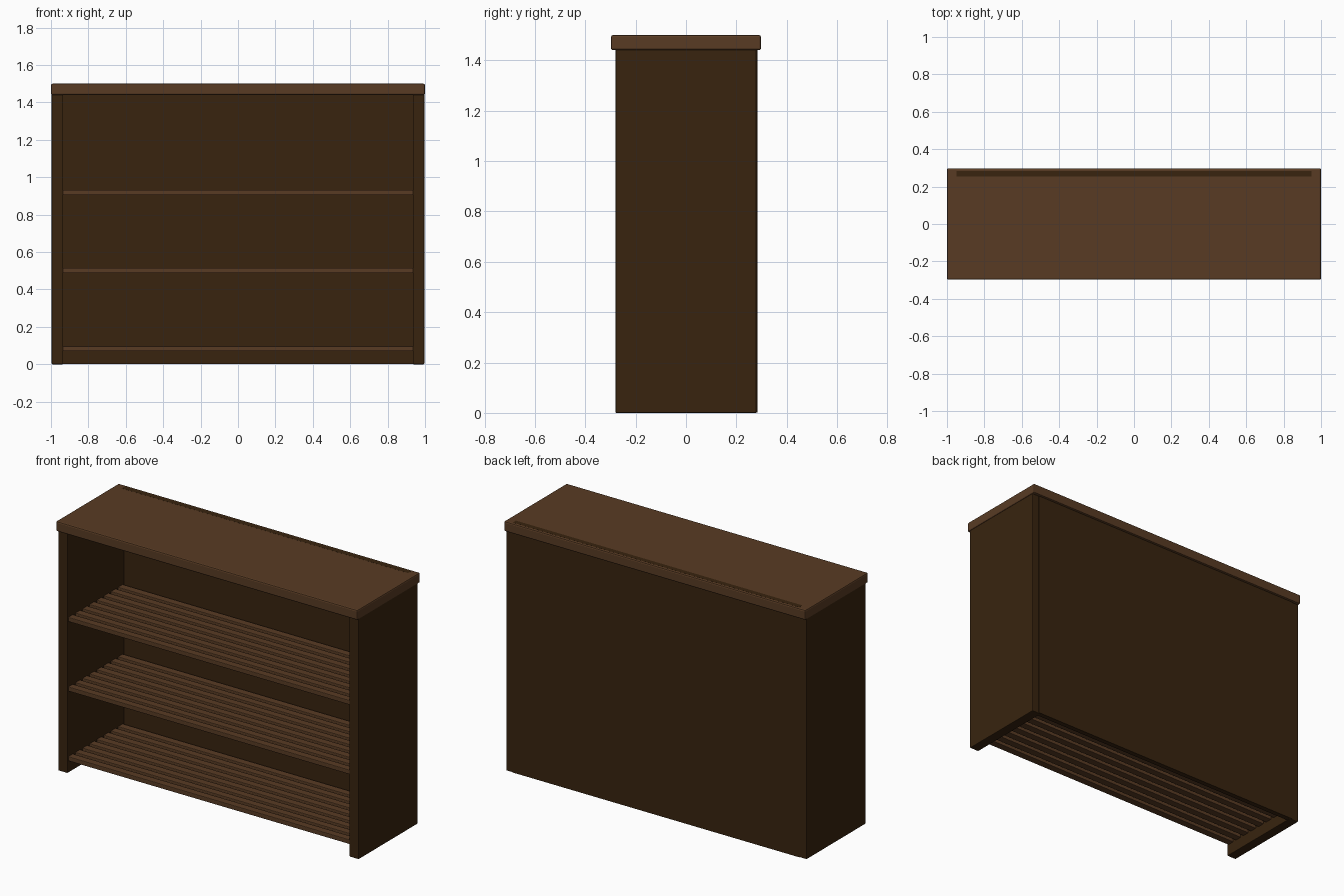
import bpy, bmesh
from mathutils import Vector

if "Cube" in bpy.data.objects:
    bpy.data.objects.remove(bpy.data.objects["Cube"])


def material(name, rgb):
    m = bpy.data.materials.new(name)
    m.diffuse_color = (*rgb, 1)
    m.use_nodes = True
    m.node_tree.nodes["Principled BSDF"].inputs["Base Color"].default_value = m.diffuse_color
    return m


DARK = material("dark walnut", (0.040, 0.0172, 0.0046))
LIGHT = material("warm brown wood", (0.099, 0.044, 0.0172))


def board(name, lo, hi, mat, bevel=0.0, segments=2):
    """Box between two corners, with optional rounded edges."""
    lo, hi = Vector(lo), Vector(hi)
    bm = bmesh.new()
    bmesh.ops.create_cube(bm, size=1)
    bmesh.ops.scale(bm, vec=hi - lo, verts=bm.verts)
    bmesh.ops.translate(bm, vec=(lo + hi) / 2, verts=bm.verts)
    if bevel:
        bmesh.ops.bevel(bm, geom=bm.edges[:], offset=bevel, segments=segments,
                        profile=0.5, affect='EDGES')
    me = bpy.data.meshes.new(name)
    bm.to_mesh(me)
    bm.free()
    me.materials.append(mat)
    ob = bpy.data.objects.new(name, me)
    bpy.context.collection.objects.link(ob)
    return ob


# Side panels
board("left_side", (-0.996, -0.28, 0), (-0.935, 0.28, 1.445), DARK, 0.004)
board("right_side", (0.935, -0.28, 0), (0.996, 0.28, 1.445), DARK, 0.004)

# Back panel, its upper edge showing as a thin strip in the top
board("back_panel", (-0.95, 0.254, 0.002), (0.95, 0.284, 1.5004), DARK)

# Overhanging top
board("top_board", (-1.0, -0.298, 1.44), (1.0, 0.298, 1.5), LIGHT, 0.008)

# Three slatted shelves
SLATS = 8
Y0, Y1, WIDTH = -0.272, 0.245, 0.045
pitch = (Y1 - Y0 - WIDTH) / (SLATS - 1)
for s, z in enumerate((0.07, 0.488, 0.905)):
    for i in range(SLATS):
        y = Y0 + i * pitch
        board(f"shelf_{s + 1}_slat_{i + 1}", (-0.938, y, z),
              (0.938, y + WIDTH, z + 0.027), LIGHT, 0.004)
